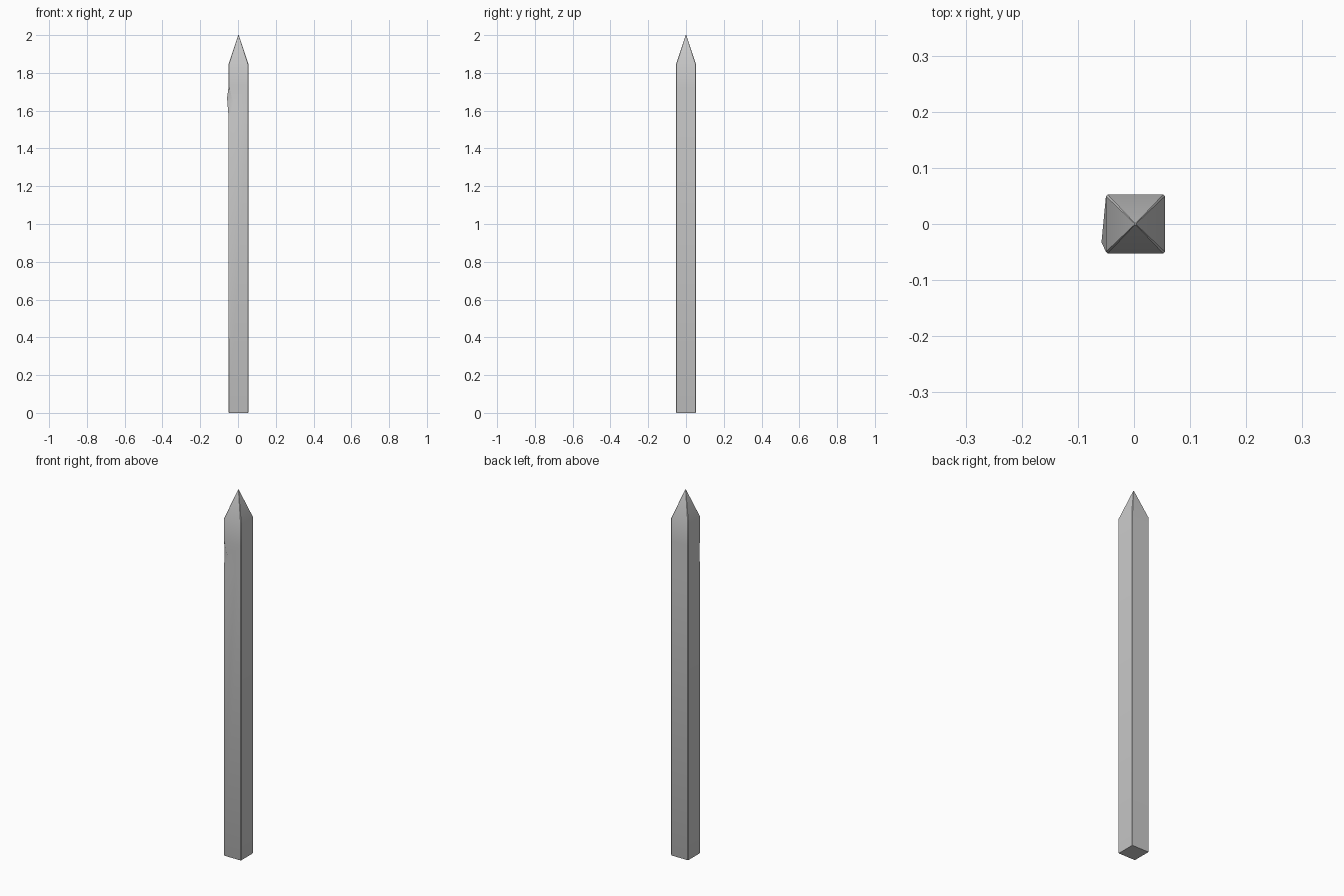
import bpy, bmesh

if "Cube" in bpy.data.objects:
    bpy.data.objects.remove(bpy.data.objects["Cube"])

CX, H, B = 0.0025, 0.0525, 0.003   # post centre x, half width, corner bevel


def ring(bm, z, half, bevel):
    """Square with cut corners, counter-clockwise from the front-left corner."""
    c = half - bevel
    pts = [(-half, -c), (-c, -half), (c, -half), (half, -c),
           (half, c), (c, half), (-c, half), (-half, c)]
    return [bm.verts.new((CX + x, y, z)) for x, y in pts]


bm = bmesh.new()

# Post body with softened bottom, and pyramid point
levels = [(0, H - 0.002, B), (0.004, H, B), (1.566, H, B), (1.65, H, B),
          (1.725, H, B), (1.847, H, B), (2.0, 0.0015, 0.0006)]
rings = [ring(bm, *lv) for lv in levels]

# Chipped front-left corner: spread the two edge vertices of the middle ring
rings[3][0].co = (-0.058, -0.033, 1.668)
rings[3][1].co = (-0.024, -H, 1.64)

for a, b in zip(rings, rings[1:]):
    for i in range(8):
        j = (i + 1) % 8
        bm.faces.new((a[i], a[j], b[j], b[i]))
bm.faces.new(list(reversed(rings[0])))
bm.faces.new(rings[-1])
bmesh.ops.recalc_face_normals(bm, faces=bm.faces)

mesh = bpy.data.meshes.new("fence_post")
bm.to_mesh(mesh)
bm.free()
post = bpy.data.objects.new("fence_post", mesh)
bpy.context.collection.objects.link(post)

bpy.context.view_layer.objects.active = post
post.select_set(True)
bpy.ops.object.shade_smooth_by_angle(angle=0.52)
